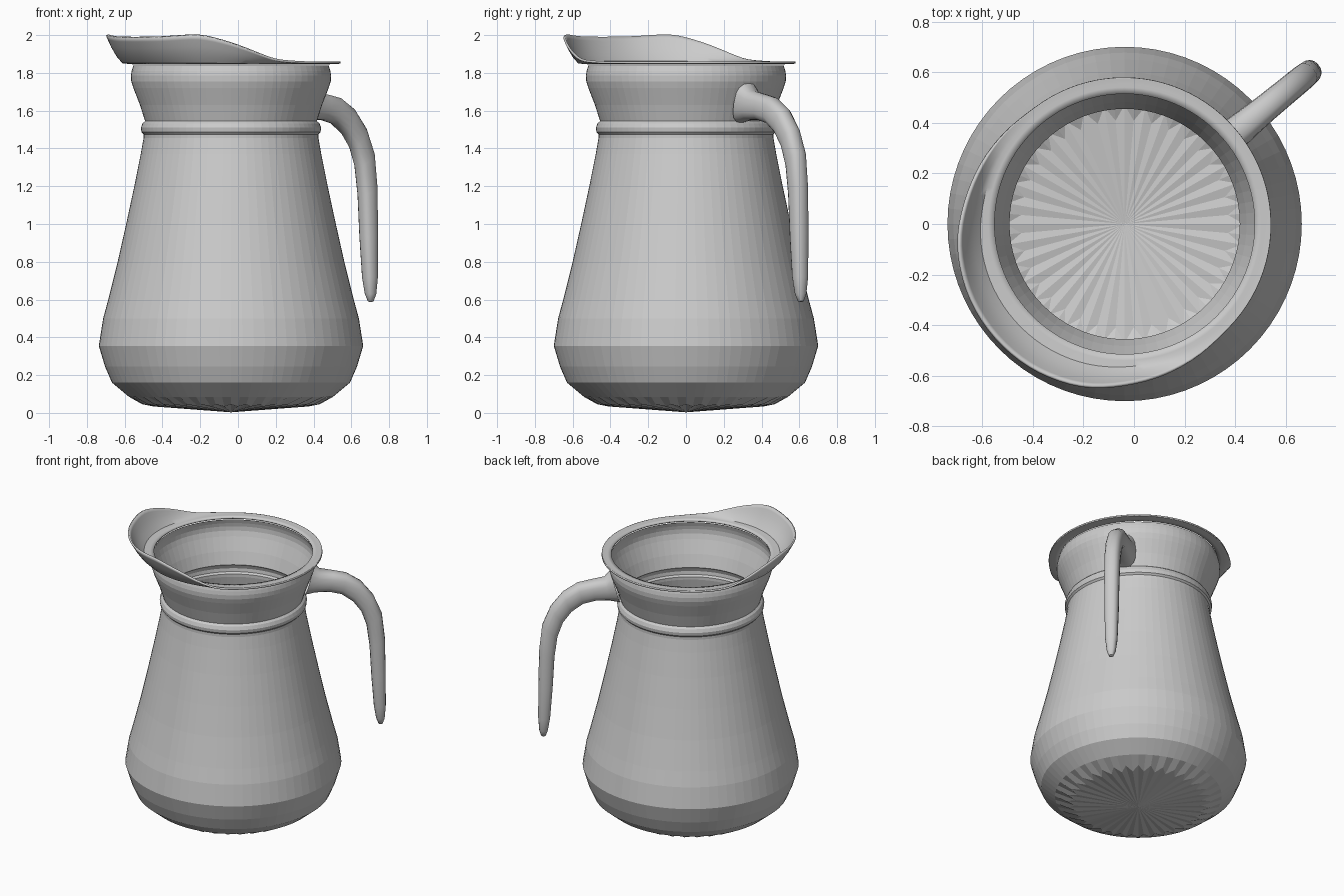
import bpy, math

if "Cube" in bpy.data.objects:
    bpy.data.objects.remove(bpy.data.objects["Cube"])

CX, SEG = -0.037, 72          # body axis and number of sides
SPOUT, HANDLE = math.radians(221), math.radians(39.4)


def loft(name, rings, cap_end=False):
    """Skin a list of closed rings with quads."""
    n = len(rings[0])
    verts = [p for ring in rings for p in ring]
    faces = [(k*n + i, k*n + (i+1) % n, (k+1)*n + (i+1) % n, (k+1)*n + i)
             for k in range(len(rings)-1) for i in range(n)]
    if cap_end:
        faces.append([(len(rings)-1)*n + i for i in range(n)])
    mesh = bpy.data.meshes.new(name)
    mesh.from_pydata(verts, [], faces)
    ob = bpy.data.objects.new(name, mesh)
    bpy.context.collection.objects.link(ob)
    return ob


def polar(r, a, z):
    return (CX + r*math.cos(a), r*math.sin(a), z)


def smooth(ob, angle):
    bpy.ops.object.select_all(action='DESELECT')
    ob.select_set(True)
    bpy.context.view_layer.objects.active = ob
    bpy.ops.object.shade_smooth_by_angle(angle=math.radians(angle))


angles = [2*math.pi*i/SEG for i in range(SEG)]

# Body: turned profile (radius, height), single wall
profile = [(.54, .085), (.63, .16), (.667, .245), (.70, .355), (.677, .50),
           (.65, .60), (.60, .80), (.555, 1.0), (.512, 1.2), (.478, 1.37),
           (.463, 1.455), (.463, 1.475), (.474, 1.487), (.477, 1.51),
           (.468, 1.533), (.455, 1.545), (.482, 1.63), (.517, 1.72),
           (.528, 1.755), (.53, 1.785), (.526, 1.81), (.517, 1.84)]
# fluted foot: alternate points sit further in
foot = [polar(.41 if i % 2 else .47, a, .034 if i % 2 else .046)
        for i, a in enumerate(angles)]
rings = [foot] + [[polar(r, a, z) for a in angles] for r, z in profile]
body = loft("jug_body", rings)

# Base: shallow cone filling the foot
base_mesh = bpy.data.meshes.new("jug_base")
base_mesh.from_pydata(foot + [(CX, 0, .003)], [],
                      [((i+1) % SEG, i, SEG) for i in range(SEG)])
base = bpy.data.objects.new("jug_base", base_mesh)
bpy.context.collection.objects.link(base)

# Rim and spout: lip keyed by angle away from the spout (degrees, radius, height)
keys = [(0, .684, 1.985), (15, .682, 1.987), (35, .667, 2.003), (50, .637, 1.955),
        (72, .606, 1.86), (90, .582, 1.849), (181, .577, 1.849)]


def lip_at(a):
    d = abs(math.degrees((a - SPOUT + math.pi) % (2*math.pi) - math.pi))
    for (d0, r0, z0), (d1, r1, z1) in zip(keys, keys[1:]):
        if d <= d1:
            t = (d - d0)/(d1 - d0)
            return r0 + t*(r1 - r0), z0 + t*(z1 - z0)


RS = 96
rim_angles = [2*math.pi*i/RS for i in range(RS)]
lip = [lip_at(a) for a in rim_angles]
for _ in range(2):
    lip = [tuple((lip[i-1][c] + 2*lip[i][c] + lip[(i+1) % RS][c])/4 for c in (0, 1))
           for i in range(RS)]
rows = [[polar(.515, a, 1.845) for a in rim_angles]]
for fr, fz in [(0, 0), (.3, .03), (.55, .27), (.78, .6), (.92, .85), (1, 1)]:
    rows.append([polar(.54 + fr*(r - .54), a, 1.847 + fz*(z - 1.847))
                 for a, (r, z) in zip(rim_angles, lip)])
rim = loft("rim_and_spout", rows)
wall = rim.modifiers.new("wall", 'SOLIDIFY')
wall.thickness, wall.offset = .012, -1
smooth(rim, 35)

# Handle: outer and inner edge (distance from axis, height) plus half width
handle_keys = [
    (.52, 1.75, .46, 1.535, .075), (.56, 1.705, .53, 1.55, .066),
    (.65, 1.688, .62, 1.55, .059), (.735, 1.67, .70, 1.53, .055),
    (.83, 1.61, .775, 1.475, .053), (.91, 1.51, .83, 1.40, .052),
    (.965, 1.38, .865, 1.30, .051), (.985, 1.20, .885, 1.15, .049),
    (.99, .95, .897, .93, .046), (.991, .72, .913, .72, .040),
    (.984, .63, .928, .63, .029), (.972, .592, .942, .592, .015),
    (.961, .586, .951, .586, .005)]
ca, sa = math.cos(HANDLE), math.sin(HANDLE)
rounded = lambda v: math.copysign(abs(v)**.8, v)
sections = []
for do, zo, di, zi, w in handle_keys:
    ring = []
    for i in range(16):
        t = 2*math.pi*i/16
        u, s = rounded(math.cos(t)), rounded(math.sin(t))*w
        d, z = (do + di)/2 + u*(do - di)/2, (zo + zi)/2 + u*(zo - zi)/2
        ring.append((CX + d*ca - s*sa, d*sa + s*ca, z))
    sections.append(ring)
handle = loft("handle", sections, cap_end=True)
smooth(handle, 40)

# Consistent outward normals
for ob in (handle, rim, body, base):
    bpy.ops.object.select_all(action='DESELECT')
    ob.select_set(True)
    bpy.context.view_layer.objects.active = ob
    bpy.ops.object.mode_set(mode='EDIT')
    bpy.ops.mesh.select_all(action='SELECT')
    if ob is handle:
        bpy.ops.mesh.normals_make_consistent(inside=False)
    bpy.ops.object.mode_set(mode='OBJECT')
